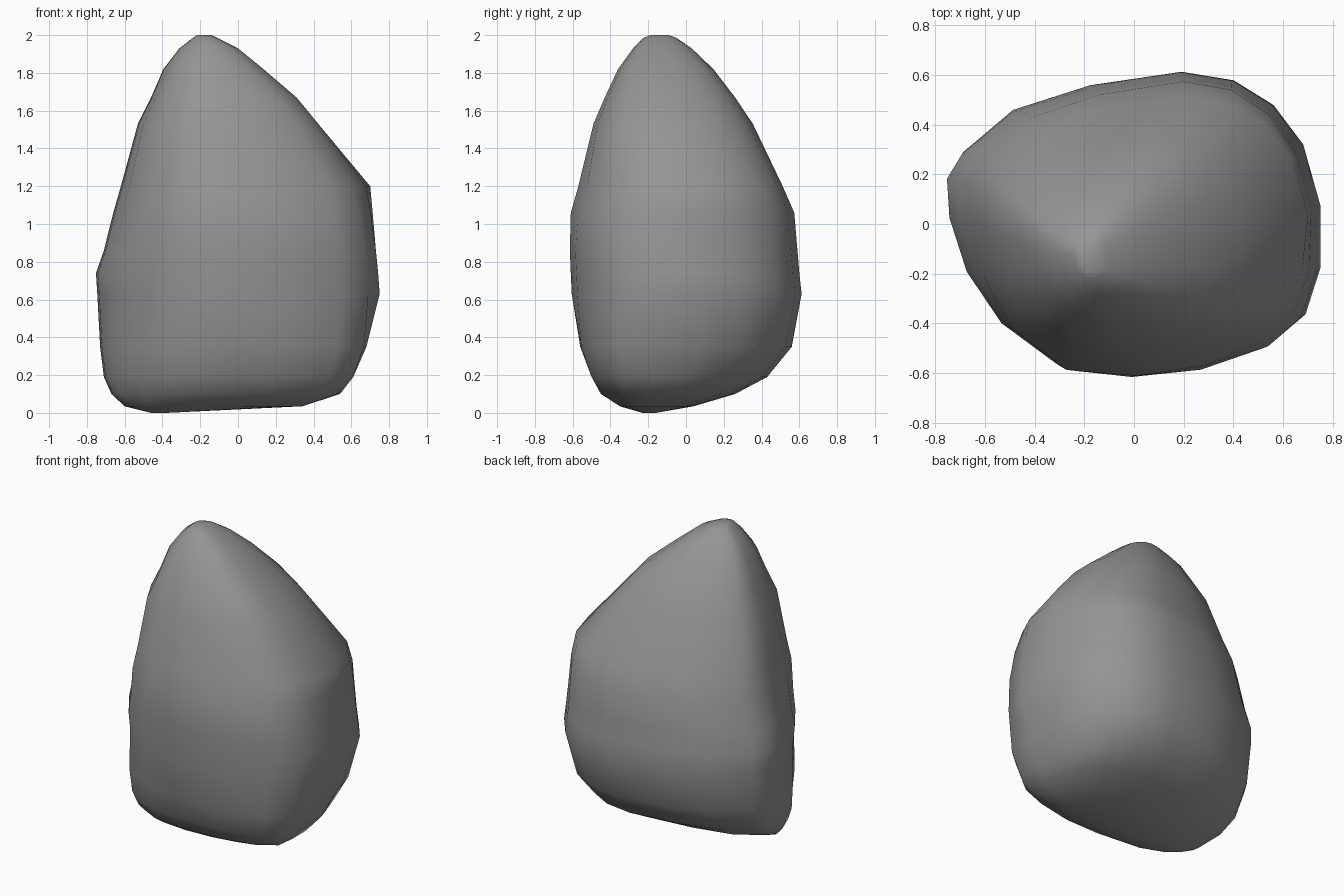
import bpy
import bmesh

if "Cube" in bpy.data.objects:
    bpy.data.objects.remove(bpy.data.objects["Cube"])

# Plan outline of the boulder, seen from above
OUTLINE = [(-.75, .19), (-.69, .29), (-.49, .46), (-.18, .56), (.19, .615),
           (.40, .58), (.56, .48), (.68, .32), (.75, .07), (.75, -.18),
           (.69, -.37), (.55, -.49), (.27, -.585), (-.02, -.615),
           (-.31, -.565), (-.53, -.40), (-.67, -.19), (-.74, .03)]

# Horizontal slices: z, left, right, front, back,
# then fullness of the front left and front right corners
SLICES = [(0, -.46, -.38, -.23, -.16, 0, 0),
          (.035, -.60, .34, -.35, .04, 0, 0),
          (.10, -.67, .54, -.45, .26, .05, .10),
          (.19, -.71, .61, -.50, .43, .10, .18),
          (.35, -.73, .68, -.56, .56, .08, .12),
          (.63, -.745, .75, -.605, .612, 0, 0),
          (.74, -.752, .742, -.61, .60, 0, 0),
          (.86, -.71, .73, -.615, .59, .04, 0),
          (1.06, -.66, .713, -.61, .573, .12, -.05),
          (1.2, -.62, .70, -.57, .512, .16, -.12),
          (1.53, -.53, .425, -.49, .354, .18, 0),
          (1.67, -.46, .31, -.43, .26, .16, 0),
          (1.82, -.395, .135, -.36, .145, .12, 0),
          (1.93, -.31, 0, -.28, .03, .05, 0),
          (1.985, -.24, -.11, -.225, -.05, 0, 0),
          (2, -.22, -.14, -.19, -.09, 0, 0)]

bm = bmesh.new()


def ring(z, x0, x1, y0, y1, front_left, front_right):
    """Fit the plan outline into the slice's extents, swelling the front corners."""
    verts = []
    for x, y in OUTLINE:
        u, v = x / .75, y / .615
        if v < 0:
            swell = 1 + abs(u * v) * (front_left if u < 0 else front_right)
            u = max(-1, min(1, u * swell))
            v = max(-1, v * swell)
        verts.append(bm.verts.new(((x0 + x1) / 2 + (x1 - x0) / 2 * u,
                                   (y0 + y1) / 2 + (y1 - y0) / 2 * v, z)))
    return verts


# Loft the slices and close both ends
rings = [ring(*s) for s in SLICES]
n = len(OUTLINE)
for a, b in zip(rings, rings[1:]):
    for i in range(n):
        j = (i + 1) % n
        bm.faces.new((a[i], a[j], b[j], b[i]))
bm.faces.new(rings[0])
bm.faces.new(rings[-1])
bmesh.ops.recalc_face_normals(bm, faces=bm.faces[:])
for f in bm.faces:
    f.smooth = True

# Boulder object in dark stone grey
mesh = bpy.data.meshes.new("boulder")
bm.to_mesh(mesh)
bm.free()
stone = bpy.data.materials.new("dark_stone")
stone.diffuse_color = (.3, .3, .3, 1)
stone.use_nodes = True
stone.node_tree.nodes["Principled BSDF"].inputs["Base Color"].default_value = stone.diffuse_color
mesh.materials.append(stone)
bpy.context.collection.objects.link(bpy.data.objects.new("boulder", mesh))
